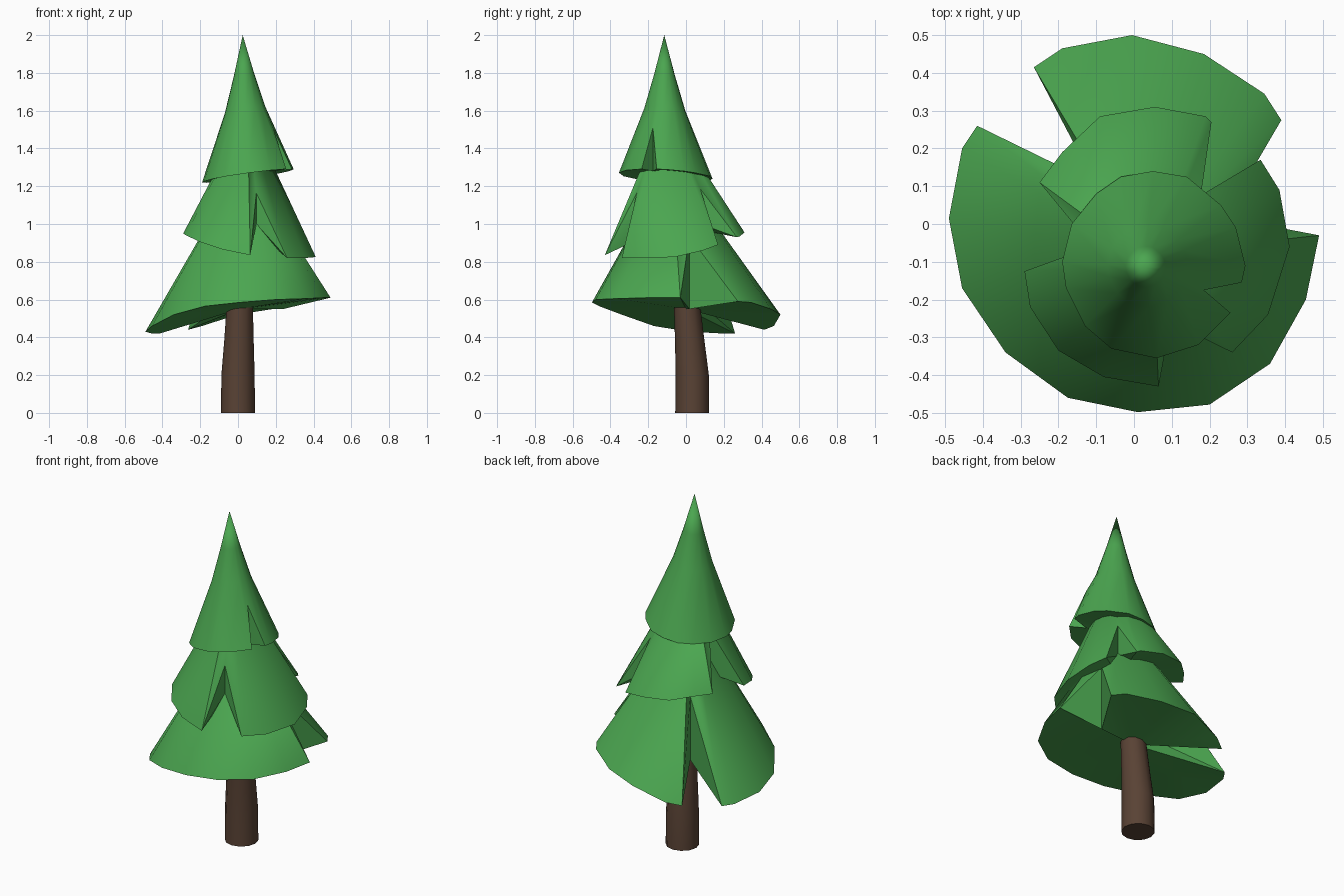
import bpy, math
from mathutils import Vector

if "Cube" in bpy.data.objects:
    bpy.data.objects.remove(bpy.data.objects["Cube"])


def material(name, rgb):
    m = bpy.data.materials.new(name)
    m.diffuse_color = (*rgb, 1)
    m.use_nodes = True
    m.node_tree.nodes["Principled BSDF"].inputs["Base Color"].default_value = m.diffuse_color
    return m


GREEN = material("needles", (0.07, 0.38, 0.08))
BROWN = material("bark", (0.1, 0.055, 0.035))


def add_object(name, verts, faces, mat):
    me = bpy.data.meshes.new(name)
    me.from_pydata([tuple(v) for v in verts], [], faces)
    me.materials.append(mat)
    ob = bpy.data.objects.new(name, me)
    bpy.context.collection.objects.link(ob)
    bpy.ops.object.select_all(action='DESELECT')
    bpy.context.view_layer.objects.active = ob
    ob.select_set(True)
    bpy.ops.object.mode_set(mode='EDIT')
    bpy.ops.mesh.select_all(action='SELECT')
    bpy.ops.mesh.normals_make_consistent(inside=False)
    bpy.ops.object.mode_set(mode='OBJECT')
    bpy.ops.object.shade_smooth_by_angle(angle=math.radians(35))


def tier(name, rim, apex, under, levels=()):
    """Leaning cone; rim entries are (x, y, z), two-value entries are notch tips.
    levels: (height fraction, radius factor) rings between rim and apex."""
    apex, under = Vector(apex), Vector(under)
    n = len(rim)
    verts, faces = [apex, under], []
    cols, lows = [], []
    for i, p in enumerate(rim):
        if len(p) == 2:
            base = (Vector(rim[i - 1]) + Vector(rim[(i + 1) % n])) / 2
            tip = Vector(p)
            f = (tip - apex.xy).length / (base.xy - apex.xy).length
            top = Vector((*p, apex.z + (base.z - apex.z) * f ** 0.9))
            low = Vector((*p, under.z))
        else:
            base = top = Vector(p)
            low = None
        col = [len(verts)]
        verts.append(top)
        for t, r in levels:
            xy = apex.xy + (base.xy - apex.xy) * r
            col.append(len(verts))
            verts.append(Vector((*xy, base.z + (apex.z - base.z) * t)))
        cols.append(col)
        if low:
            lows.append(len(verts))
            verts.append(low)
        else:
            lows.append(col[0])
    for i in range(n):
        a, b = cols[i], cols[(i + 1) % n]
        la, lb = lows[i], lows[(i + 1) % n]
        for k in range(len(a) - 1):
            faces.append((a[k], b[k], b[k + 1], a[k + 1]))
        faces.append((a[-1], b[-1], 0))
        faces.append((lb, la, 1))
        # notch walls
        if la != a[0]:
            faces.append((a[0], la, b[0]))
        if lb != b[0]:
            faces.append((a[0], lb, b[0]))
    add_object(name, verts, faces, GREEN)


# Trunk: leaning tapered rings (x, y, z, radius)
rings = [(0, .033, 0, .09), (0, .033, .2, .088), (.005, .02, .38, .078), (.01, .003, .6, .068)]
N = 12
tv = [(x + r * math.cos(2 * math.pi * i / N), y + r * math.sin(2 * math.pi * i / N), z)
      for x, y, z, r in rings for i in range(N)]
tf = [(k * N + i, k * N + (i + 1) % N, (k + 1) * N + (i + 1) % N, (k + 1) * N + i)
      for k in range(len(rings) - 1) for i in range(N)]
tf += [tuple(range(N)), tuple(range(3 * N, 4 * N))]
add_object("trunk", tv, tf, BROWN)

# Bottom tier with two notches
tier("bottom_branches", [
    (.39, .275, .59), (.345, .345, .585), (.185, .45, .55), (-.005, .5, .52),
    (-.19, .465, .46), (-.265, .415, .44), (-.104, .108), (-.415, .26, .42),
    (-.455, .2, .42), (-.49, .015, .43), (-.455, -.17, .46), (-.34, -.34, .52),
    (-.175, -.46, .565), (.01, -.498, .585), (.2, -.478, .6), (.36, -.37, .605),
    (.455, -.2, .61), (.49, -.03, .61), (.24, .018)],
    (.03, -.08, 1.33), (.01, 0, .55))

# Middle tier with three notches
tier("middle_branches", [
    (.335, .17, .89), (.177, .076), (.205, .27, .93), (.19, .285, .935),
    (.055, .31, .955), (-.09, .285, .965), (-.19, .19, .98), (-.25, .11, .98),
    (-.11, -.06), (-.29, -.125, .95), (-.275, -.22, .94), (-.2, -.335, .905),
    (-.08, -.405, .865), (.065, -.43, .835), (.097, -.26), (.26, -.34, .82),
    (.355, -.24, .82), (.412, -.06, .825), (.385, .09, .86)],
    (.05, -.11, 1.6), (.05, -.08, 1.0))

# Top tier on a tilted rim with one small notch
top = [(.295, -.11), (.27, -.01), (.23, .05), (.14, .125), (.05, .14), (-.035, .125),
       (-.1, .08), (-.165, 0), (-.19, -.1), (-.18, -.17), (-.13, -.27), (-.06, -.33),
       (.06, -.355), (.17, -.32), (.255, -.235), (.285, -.155)]
top = [(x, y, 1.255 + .14 * (x - .05) - .06 * (y + .11)) for x, y in top]
top.insert(15, (.185, -.175))
tier("top_branches", top, (.025, -.115, 2.0), (.05, -.11, 1.28),
     levels=((.47, .44), (.72, .22)))
